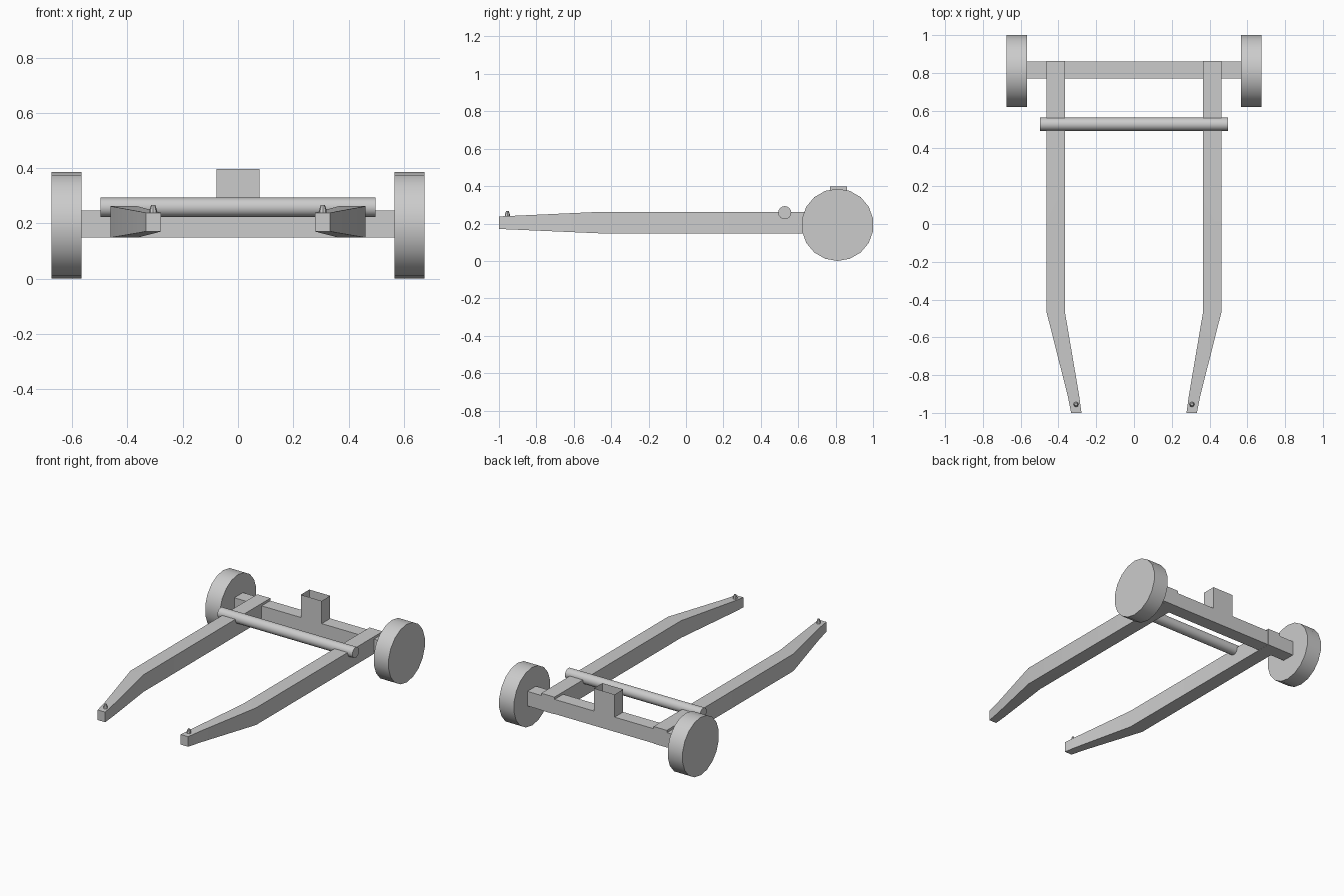
import bpy
from math import sin, cos, tau, radians

cube = bpy.data.objects.get("Cube")
if cube:
    bpy.data.objects.remove(cube, do_unlink=True)

grey = bpy.data.materials.new("plain grey")
grey.use_nodes = True
grey.diffuse_color = (0.6, 0.6, 0.6, 1)
grey.node_tree.nodes["Principled BSDF"].inputs["Base Color"].default_value = (0.6, 0.6, 0.6, 1)


def loft(name, rings, smooth=False, open_end=False):
    """Bridge equal-sized rings of points and cap the ends."""
    n = len(rings[0])
    verts = [p for ring in rings for p in ring]
    faces = [tuple(reversed(range(n)))]
    for r in range(len(rings) - 1):
        a, b = r * n, (r + 1) * n
        faces += [(a + i, a + (i + 1) % n, b + (i + 1) % n, b + i) for i in range(n)]
    if not open_end:
        faces.append(tuple(range(len(verts) - n, len(verts))))
    mesh = bpy.data.meshes.new(name)
    mesh.from_pydata(verts, [], faces)
    mesh.materials.append(grey)
    obj = bpy.data.objects.new(name, mesh)
    bpy.context.collection.objects.link(obj)
    if smooth:
        bpy.ops.object.select_all(action='DESELECT')
        obj.select_set(True)
        bpy.context.view_layer.objects.active = obj
        bpy.ops.object.shade_smooth_by_angle(angle=radians(35))
    return obj


def box(name, x0, x1, y0, y1, z0, z1, open_end=False):
    rings = [[(x0, y0, z), (x1, y0, z), (x1, y1, z), (x0, y1, z)] for z in (z0, z1)]
    return loft(name, rings, open_end=open_end)


def rod(name, x0, x1, y, z, r, sides):
    """Cylinder along x with a vertex at the top."""
    ring = [(y + r * sin(-tau * i / sides), z + r * cos(tau * i / sides)) for i in range(sides)]
    return loft(name, [[(x, *p) for p in ring] for x in (x0, x1)], smooth=True)


# Axle beam with an open-topped socket, and the cross bar
box("axle_beam", -0.566, 0.566, 0.77, 0.86, 0.149, 0.246)
box("socket_post", -0.077, 0.077, 0.77, 0.86, 0.246, 0.397, open_end=True)
rod("cross_bar", -0.497, 0.497, 0.528, 0.258, 0.035, 16)

# Rail sections: y, inner x, outer x, bottom z, top z
sections = [(-1, 0.278, 0.333, 0.171, 0.238),
            (-0.905, 0.291, 0.352, 0.167, 0.242),
            (-0.47, 0.365, 0.462, 0.148, 0.262),
            (0.862, 0.365, 0.462, 0.148, 0.262)]

for side, s in (("left", 1), ("right", -1)):
    rod(side + "_wheel", *sorted((s * 0.566, s * 0.675)), 0.81, 0.193, 0.193, 18)
    rings = []
    for y, xi, xo, zb, zt in sections:
        x0, x1 = sorted((s * xi, s * xo))
        rings.append([(x0, y, zb), (x0, y, zt), (x1, y, zt), (x1, y, zb)])
    # Ring order runs towards +y, so reverse it to face outwards
    loft(side + "_rail", [r[::-1] for r in rings], smooth=True)
    # Small tapered peg at the tip
    peg = []
    for z, r in ((0.235, 0.014), (0.25, 0.013), (0.267, 0.007)):
        peg.append([(s * 0.307 + r * cos(tau * i / 8), -0.955 + r * sin(tau * i / 8), z)
                    for i in range(8)])
    loft(side + "_peg", peg, smooth=True)
